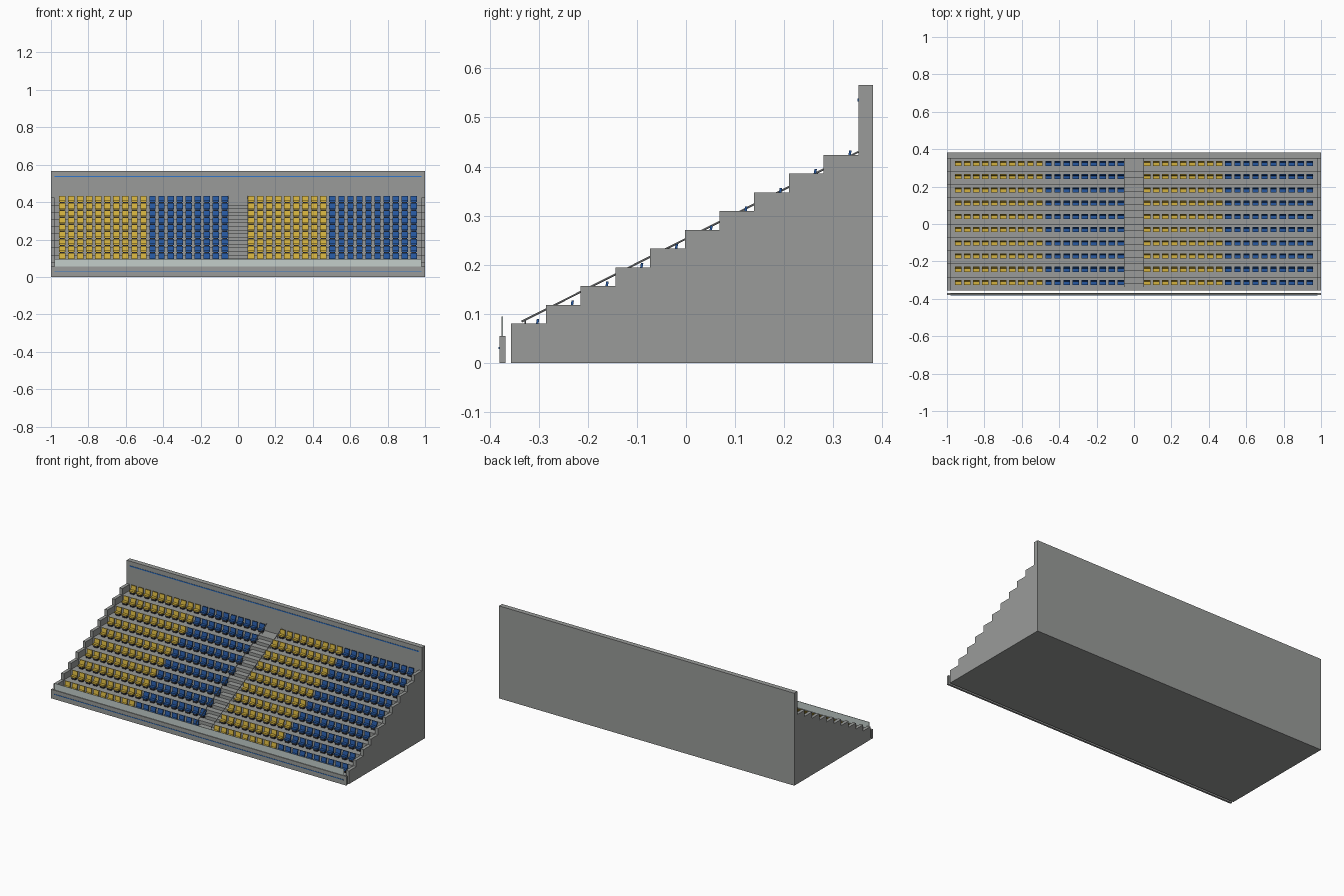
import bpy, bmesh
from mathutils import Matrix, Vector

if "Cube" in bpy.data.objects:
    bpy.data.objects.remove(bpy.data.objects["Cube"])

ROWS = 10
DEPTH, RISE = 0.0707, 0.0382
FRONT, BACK = -0.356, 0.351
TREAD = 0.042          # height of the lowest tread
PITCH = 0.0483         # spacing of the seats


def material(name, r, g, b, rough=0.7):
    m = bpy.data.materials.new(name)
    m.use_nodes = True
    m.diffuse_color = (r, g, b, 1)
    node = m.node_tree.nodes["Principled BSDF"]
    node.inputs["Base Color"].default_value = (r, g, b, 1)
    node.inputs["Roughness"].default_value = rough
    return m


concrete = material("concrete grey", 0.32, 0.33, 0.32)
yellow = material("seat yellow", 0.66, 0.45, 0.05)
blue = material("seat blue", 0.02, 0.1, 0.36)
stripe_blue = material("stripe blue", 0.03, 0.18, 0.6)
dark = material("dark frame", 0.02, 0.02, 0.025)
glass = material("pale glass", 0.55, 0.62, 0.6)
metal = material("rail grey", 0.36, 0.37, 0.38)


def finish(name, bm, *mats):
    bmesh.ops.recalc_face_normals(bm, faces=bm.faces)
    mesh = bpy.data.meshes.new(name)
    bm.to_mesh(mesh)
    bm.free()
    for m in mats:
        mesh.materials.append(m)
    ob = bpy.data.objects.new(name, mesh)
    bpy.context.collection.objects.link(ob)
    return ob


def add_box(bm, x, y, z, slot=0, lean=0.0):
    """Box between the given (low, high) ranges; lean shifts its top along y."""
    verts = bmesh.ops.create_cube(bm, size=1)["verts"]
    for v in verts:
        top = v.co.z > 0
        v.co = Vector([lo + (c + 0.5) * (hi - lo)
                       for c, (lo, hi) in zip(v.co, (x, y, z))])
        v.co.y += lean * top
    for f in {f for v in verts for f in v.link_faces}:
        f.material_index = slot


def box(name, mat, x, y, z):
    bm = bmesh.new()
    add_box(bm, x, y, z)
    return finish(name, bm, mat)


def stepped_block(name, x0, x1, first_height):
    """Staircase profile in the y-z plane, extruded along x."""
    profile = [(FRONT, 0)]
    for k in range(ROWS):
        z = first_height + k * RISE
        profile += [(FRONT + k * DEPTH, z), (FRONT + (k + 1) * DEPTH, z)]
    profile.append((BACK, 0))
    bm = bmesh.new()
    face = bm.faces.new([bm.verts.new((x0, y, z)) for y, z in profile])
    out = bmesh.ops.extrude_face_region(bm, geom=[face])["geom"]
    bmesh.ops.translate(bm, vec=(x1 - x0, 0, 0),
                        verts=[g for g in out if isinstance(g, bmesh.types.BMVert)])
    return finish(name, bm, concrete)


def repeat(ob, count, offset):
    mod = ob.modifiers.new("repeat", "ARRAY")
    mod.count = count
    mod.use_relative_offset = False
    mod.use_constant_offset = True
    mod.constant_offset_displace = offset


# Terrace, stepped end walls and back wall
stepped_block("terrace", -0.98, 0.98, TREAD)
stepped_block("right_end_wall", -1, -0.98, TREAD + RISE)
stepped_block("left_end_wall", 0.98, 1, TREAD + RISE)
box("back_wall", concrete, (-1, 1), (BACK, 0.381), (0, 0.566))
box("back_wall_stripe", stripe_blue, (-0.98, 0.98), (BACK - 0.002, BACK), (0.533, 0.539))

# Front barrier with its stripe and glass screen
box("front_wall", concrete, (-1, 1), (-0.38, -0.368), (0, 0.055))
box("front_wall_stripe", stripe_blue, (-0.98, 0.98), (-0.382, -0.38), (0.028, 0.032))
box("glass_screen", glass, (-0.98, 0.98), (-0.3755, -0.3725), (0.055, 0.095))

# Intermediate steps of the central aisle
step = box("aisle_step", concrete, (-0.05, 0.05),
           (FRONT + DEPTH / 2, FRONT + DEPTH), (TREAD, TREAD + RISE / 2))
repeat(step, ROWS - 1, (0, DEPTH, RISE))


# Seats: padded pan, leaning back and dark pedestal, repeated over the block
def seat_block(name, mat, first_x, count):
    bm = bmesh.new()
    w = 0.017
    x = (first_x - w, first_x + w)
    add_box(bm, x, (-0.326, -0.302), (TREAD + 0.014, TREAD + 0.022))
    add_box(bm, x, (-0.308, -0.303), (TREAD + 0.022, TREAD + 0.047), lean=0.004)
    add_box(bm, (x[0] + 0.004, x[1] - 0.004), (-0.32, -0.304),
            (TREAD, TREAD + 0.014), slot=1)
    ob = finish(name, bm, mat, dark)
    repeat(ob, count, (PITCH, 0, 0))
    repeat(ob, ROWS, (0, DEPTH, RISE))


seat_block("right_yellow_seats", yellow, -0.94, 10)
seat_block("right_blue_seats", blue, -0.94 + 10 * PITCH, 9)
seat_block("left_yellow_seats", yellow, 0.07, 9)
seat_block("left_blue_seats", blue, 0.07 + 9 * PITCH, 10)


# Sloping aisle handrails on slim posts
def add_rod(bm, a, b, radius):
    a, b = Vector(a), Vector(b)
    turn = (b - a).to_track_quat("Z", "Y").to_matrix().to_4x4()
    bmesh.ops.create_cone(bm, cap_ends=True, segments=8, radius1=radius,
                          radius2=radius, depth=(b - a).length,
                          matrix=Matrix.Translation((a + b) / 2) @ turn)


for side, sx in (("right", -1), ("left", 1)):
    bm = bmesh.new()
    x = sx * 0.052
    low, high = Vector((x, -0.335, 0.084)), Vector((x, 0.351, 0.43))
    add_rod(bm, low, high, 0.002)
    for k in range(0, ROWS, 3):
        y = FRONT + (k + 0.4) * DEPTH
        top = low.lerp(high, (y - low.y) / (high.y - low.y))
        add_rod(bm, (x, y, TREAD + k * RISE), top, 0.0015)
    rail = finish(side + "_aisle_handrail", bm, metal)
